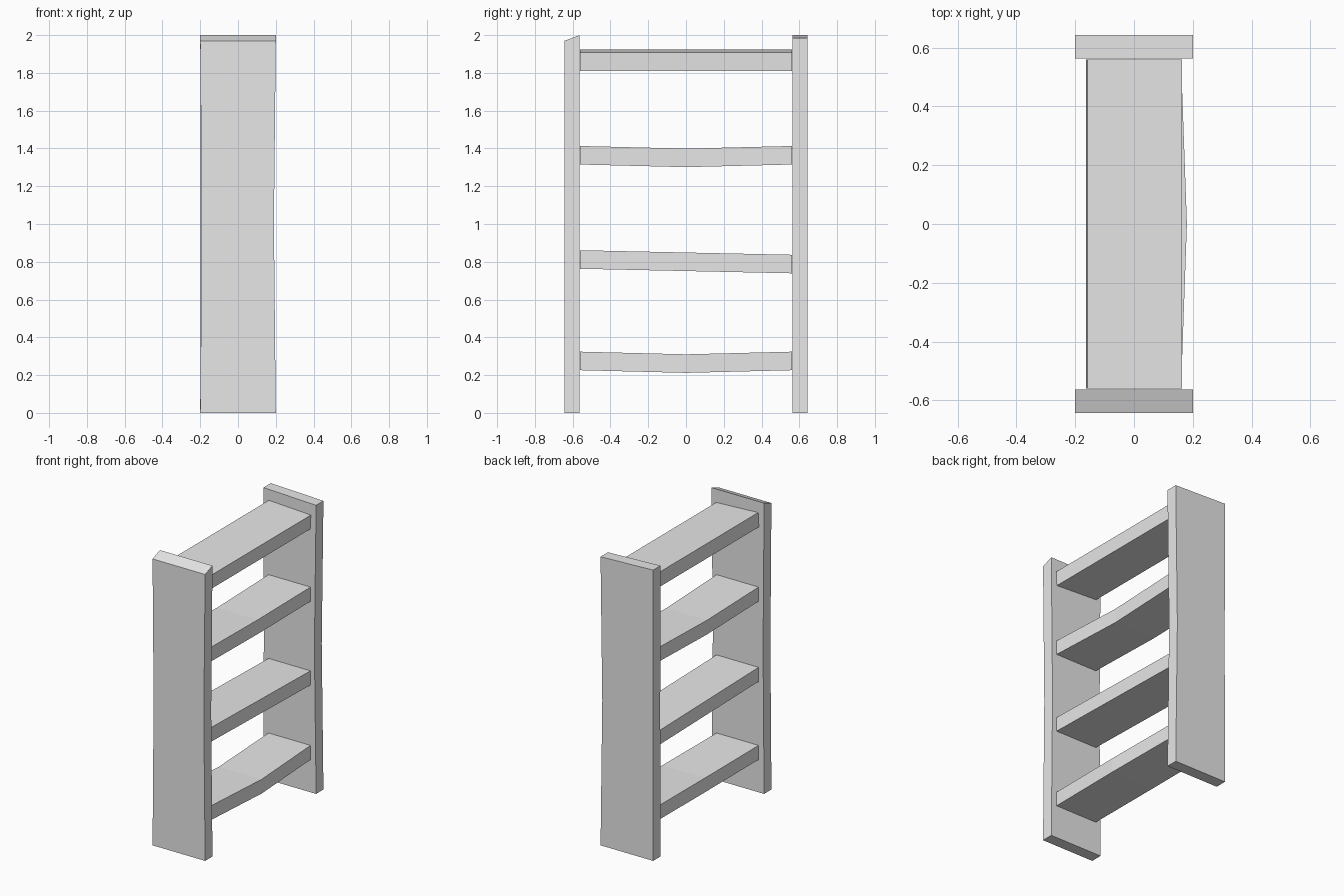
import bpy
import bmesh

if "Cube" in bpy.data.objects:
    bpy.data.objects.remove(bpy.data.objects["Cube"])

wood = bpy.data.materials.new("pale grey")
wood.diffuse_color = (0.8, 0.8, 0.8, 1)
wood.use_nodes = True
wood.node_tree.nodes["Principled BSDF"].inputs["Base Color"].default_value = wood.diffuse_color


def plank(name, sections):
    """Join four-cornered cross-sections into one closed, flat-faced board."""
    bm = bmesh.new()
    rings = [[bm.verts.new(p) for p in s] for s in sections]
    for a, b in zip(rings, rings[1:]):
        for i in range(4):
            j = (i + 1) % 4
            bm.faces.new((a[i], a[j], b[j], b[i]))
    bm.faces.new(rings[0])
    bm.faces.new(rings[-1])
    bmesh.ops.recalc_face_normals(bm, faces=bm.faces)
    me = bpy.data.meshes.new(name)
    bm.to_mesh(me)
    bm.free()
    me.materials.append(wood)
    ob = bpy.data.objects.new(name, me)
    bpy.context.collection.objects.link(ob)


def side_board(name, y0, y1, mid_left, mid_right, top):
    """Upright with a worn waist; top(x, y) gives the height of its cut end."""
    def ring(xl, xr, z):
        pts = ((xl, y0), (xr, y0), (xr, y1), (xl, y1))
        return [(x, y, z(x, y)) for x, y in pts]
    plank(name, [ring(-0.2, 0.2, lambda x, y: 0.0),
                 ring(mid_left, mid_right, lambda x, y: 1.0),
                 ring(-0.2, 0.2, top)])


def shelf(name, z_front, z_mid, z_back, mid_left=-0.16, mid_right=0.16, tilt=0.0):
    """Shelf running along y; z values are centre heights, tilt is slope in x."""
    def ring(y, z, xl, xr):
        h = 0.049
        pts = ((xl, -h), (xr, -h), (xr, h), (xl, h))
        return [(x + tilt * d, y, z + d - tilt * x) for x, d in pts]
    plank(name, [ring(-0.56, z_front, -0.16, 0.16),
                 ring(0.0, z_mid, mid_left, mid_right),
                 ring(0.56, z_back, -0.16, 0.16)])


# Uprights: front one cut on a slant outward, back one slanted sideways
side_board("front_side_board", -0.643, -0.563, -0.192, 0.19,
           lambda x, y: 1.97 if y < -0.6 else 2.0)
side_board("back_side_board", 0.563, 0.643, -0.198, 0.187,
           lambda x, y: 2.0 if x < 0 else 1.985)

# Shelves, top to bottom
shelf("top_shelf", 1.868, 1.868, 1.868, tilt=0.05)
shelf("upper_shelf", 1.364, 1.35, 1.364, mid_right=0.15)
shelf("lower_shelf", 0.812, 0.80, 0.788)
shelf("bottom_shelf", 0.275, 0.261, 0.275, mid_left=-0.145, mid_right=0.18)
